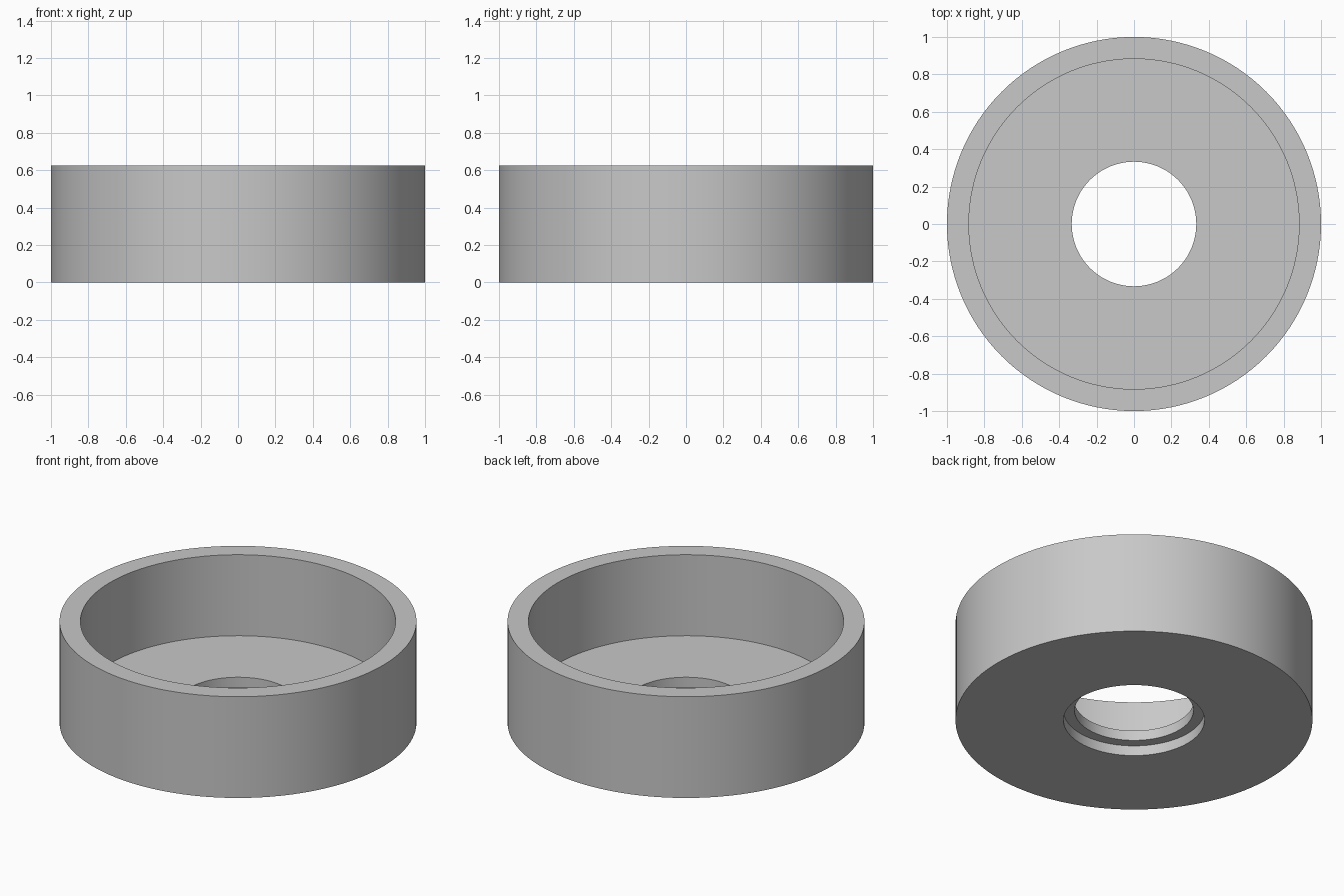
import bpy
import bmesh
from math import radians, tau

cube = bpy.data.objects.get("Cube")
if cube:
    bpy.data.objects.remove(cube, do_unlink=True)

SEGMENTS = 128

# Plain grey finish
grey = bpy.data.materials.new("plain_grey")
grey.use_nodes = True
colour = (0.58, 0.58, 0.58, 1)
grey.diffuse_color = colour
grey.node_tree.nodes["Principled BSDF"].inputs["Base Color"].default_value = colour


def lathe(name, profile, material):
    """Spin a closed (radius, height) profile around the z axis."""
    bm = bmesh.new()
    verts = [bm.verts.new((r, 0, z)) for r, z in profile]
    edges = [bm.edges.new((v, verts[i - 1])) for i, v in enumerate(verts)]
    bmesh.ops.spin(bm, geom=verts + edges, cent=(0, 0, 0), axis=(0, 0, 1),
                   angle=tau, steps=SEGMENTS, use_merge=True)
    bmesh.ops.remove_doubles(bm, verts=bm.verts, dist=1e-5)
    bmesh.ops.recalc_face_normals(bm, faces=bm.faces)
    mesh = bpy.data.meshes.new(name)
    bm.to_mesh(mesh)
    bm.free()
    mesh.materials.append(material)
    obj = bpy.data.objects.new(name, mesh)
    bpy.context.collection.objects.link(obj)
    bpy.ops.object.select_all(action="DESELECT")
    obj.select_set(True)
    bpy.context.view_layer.objects.active = obj
    bpy.ops.object.shade_smooth_by_angle(angle=radians(30))
    return obj


# Cup: outer wall, rim, inner wall, floor, through hole and stepped recess below
height, floor, step = 0.626, 0.125, 0.0625
outer, inner, hole, recess = 1.0, 0.883, 0.333, 0.395
lathe("round_cup", [
    (recess, 0), (outer, 0), (outer, height), (inner, height),
    (inner, floor), (hole, floor), (hole, step), (recess, step),
], grey)
